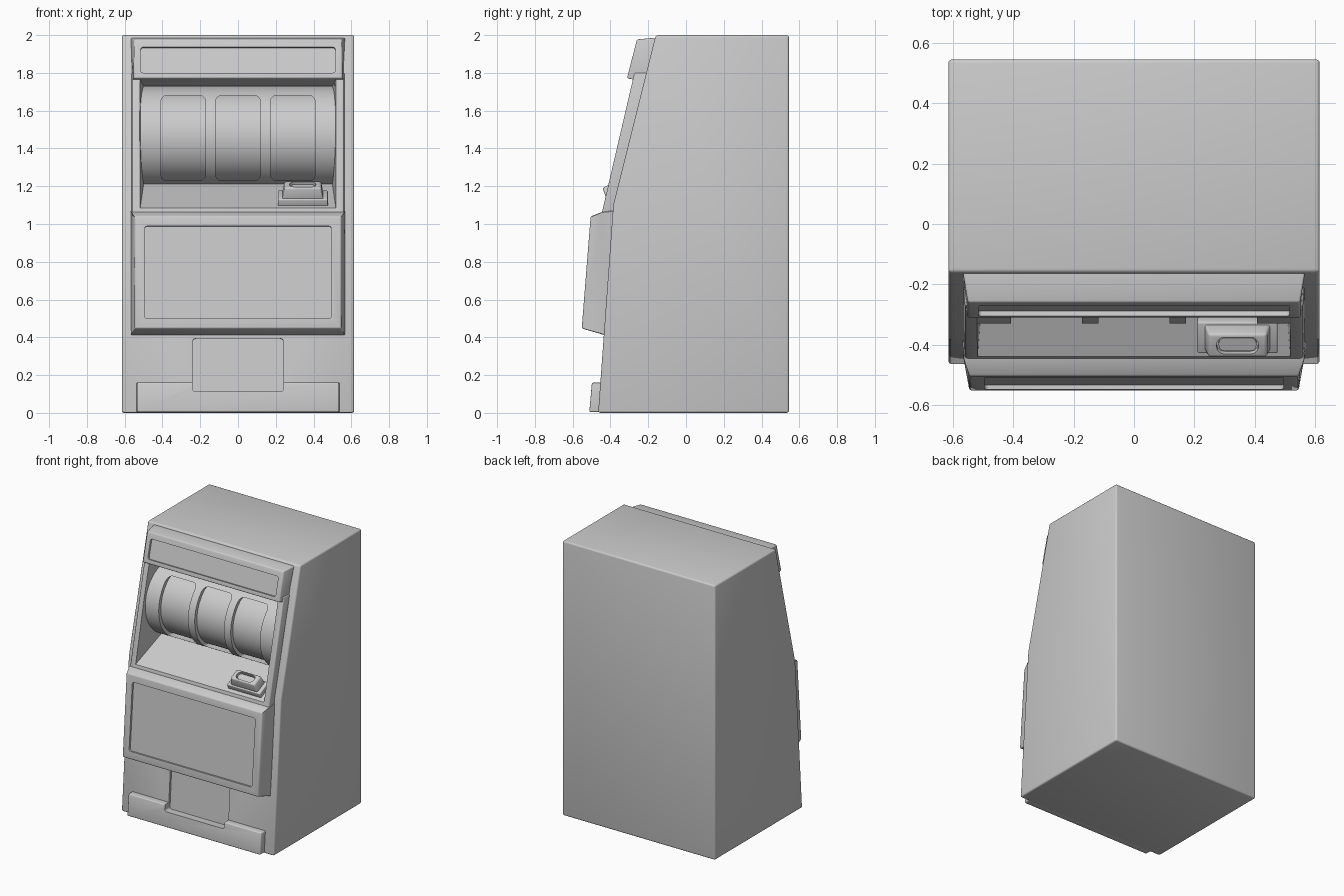
import bpy, bmesh, math
from mathutils import Matrix

if "Cube" in bpy.data.objects:
    bpy.data.objects.remove(bpy.data.objects["Cube"])


def finish(name, bm, bevel=0.0, keep=lambda e: True):
    """Bevel the sharp edges, then store the mesh as a named object."""
    bmesh.ops.recalc_face_normals(bm, faces=bm.faces)
    if bevel:
        edges = [e for e in bm.edges if e.calc_face_angle(0) > math.radians(20) and keep(e)]
        bmesh.ops.bevel(bm, geom=edges, offset=bevel, segments=3, profile=0.5,
                        affect='EDGES', clamp_overlap=True)
    me = bpy.data.meshes.new(name)
    bm.to_mesh(me)
    bm.free()
    ob = bpy.data.objects.new(name, me)
    bpy.context.collection.objects.link(ob)
    return ob


def prism(name, pts, bevel=0.0):
    """Side profile of (y, z, half width) points, mirrored across x."""
    bm = bmesh.new()
    left = [bm.verts.new((-w, y, z)) for y, z, w in pts]
    right = [bm.verts.new((w, y, z)) for y, z, w in pts]
    bm.faces.new(left)
    bm.faces.new(right[::-1])
    for i in range(len(pts)):
        j = (i + 1) % len(pts)
        bm.faces.new((left[i], right[i], right[j], left[j]))
    return finish(name, bm, bevel)


def box(name, size, loc, tilt=0, bevel=0.0, axis=None, taper=1.0):
    """Box with all edges, or only those along one axis, rounded."""
    bm = bmesh.new()
    bmesh.ops.create_cube(bm, size=1)
    for v in bm.verts:
        t = taper if v.co.z > 0 else 1
        v.co = (v.co.x * size[0] * t, v.co.y * size[1] * t, v.co.z * size[2])

    def keep(e):
        d = e.verts[0].co - e.verts[1].co
        return axis is None or abs(d[axis]) > 0.9 * d.length
    ob = finish(name, bm, bevel, keep)
    ob.data.transform(Matrix.Translation(loc) @ Matrix.Rotation(math.radians(tilt), 4, 'X'))
    return ob


def drum(name, radius, half_len, x=0, sides=96):
    """Horizontal cylinder on the reel axis."""
    bm = bmesh.new()
    bmesh.ops.create_cone(bm, cap_ends=True, segments=sides, radius1=radius,
                          radius2=radius, depth=2 * half_len)
    ob = finish(name, bm)
    ob.data.transform(Matrix.Translation((x, -0.06, 1.46)) @ Matrix.Rotation(math.pi / 2, 4, 'Y'))
    return ob


def cut(ob, *cutters):
    for c in cutters:
        c.hide_render = True
        m = ob.modifiers.new("cut", 'BOOLEAN')
        m.operation, m.solver, m.object = 'DIFFERENCE', 'EXACT', c
        bpy.context.view_layer.objects.active = ob
        bpy.ops.object.modifier_apply(modifier=m.name)


# Cutters: reel opening and coin chute
opening = prism("opening_cutter", [(-0.55, 1.82, 0.545), (-0.10, 1.73, 0.50),
                                   (-0.10, 1.243, 0.495), (-0.55, 1.034, 0.525)])
chute = box("chute_cutter", (0.48, 0.2, 0.285), (0, -0.53, 0.2575), -4, 0.015, axis=1)

# Cabinet
cabinet = prism("cabinet", [(0.545, 0, 0.615), (0.545, 2, 0.615), (-0.16, 2, 0.615),
                            (-0.385, 1.1, 0.615), (-0.465, 0, 0.615)], 0.012)
cut(cabinet, opening, chute)

# Frame around the reels
frame = prism("reel_frame", [(-0.12, 1.80, 0.57), (-0.273, 1.80, 0.56), (-0.45, 1.04, 0.56),
                             (-0.32, 1.04, 0.57)], 0.008)
cut(frame, opening)

# Top sign with sunken face
header = prism("header_sign", [(-0.14, 1.988, 0.57), (-0.26, 1.977, 0.55), (-0.312, 1.772, 0.55),
                               (-0.285, 1.766, 0.56), (-0.15, 1.742, 0.565)], 0.007)
cut(header, box("header_cutter", (1.03, 0.03, 0.14), (0, -0.286, 1.868), -14.2, 0.012, axis=1))

# Lower panel with sunken face
panel = prism("lower_panel", [(-0.36, 1.075, 0.57), (-0.45, 1.062, 0.568), (-0.505, 1.04, 0.545),
                              (-0.552, 0.447, 0.545), (-0.435, 0.413, 0.57),
                              (-0.40, 0.413, 0.57)], 0.008)
cut(panel, box("panel_cutter", (0.99, 0.03, 0.49), (0, -0.5285, 0.745), -4.5, 0.015, axis=1))

# Bottom tray, notched by the chute
tray = prism("coin_tray", [(-0.43, 0.005, 0.54), (-0.43, 0.16, 0.54),
                           (-0.498, 0.16, 0.535), (-0.512, 0.005, 0.535)], 0.007)
cut(tray, chute)

# Curved reel cover with three windows, and the reels behind
cover = drum("reel_cover", 0.27, 0.535)
for i, x in enumerate((-0.29, 0, 0.29)):
    win = box(f"window_cutter_{i}", (0.236, 0.5, 0.45), (x, -0.33, 1.455), 0, 0.03, axis=1)
    cut(cover, win)
    drum(f"reel_{i}", 0.245, 0.13, x)

# Push button on the sloped shelf: stepped base, tapered block, oval cap
up = (-math.sin(math.radians(25)), math.cos(math.radians(25)))


def on_shelf(h):
    return (0.343, -0.362 + h * up[0], 1.121 + h * up[1])


box("button_base", (0.265, 0.115, 0.05), on_shelf(0.012), 25, 0.006)
block = box("button_block", (0.225, 0.1, 0.085), on_shelf(0.055), 25, 0.01, taper=0.86)
cut(block, box("button_cutter", (0.14, 0.062, 0.05), on_shelf(0.1), 25, 0.028, axis=2))
box("button_cap", (0.125, 0.048, 0.03), on_shelf(0.072), 25, 0.02, axis=2)

# Remove helpers and shade
for ob in list(bpy.data.objects):
    if "cutter" in ob.name:
        bpy.data.objects.remove(ob)
for ob in bpy.data.objects:
    ob.select_set(True)
bpy.context.view_layer.objects.active = cabinet
bpy.ops.object.shade_smooth_by_angle(angle=math.radians(30))
